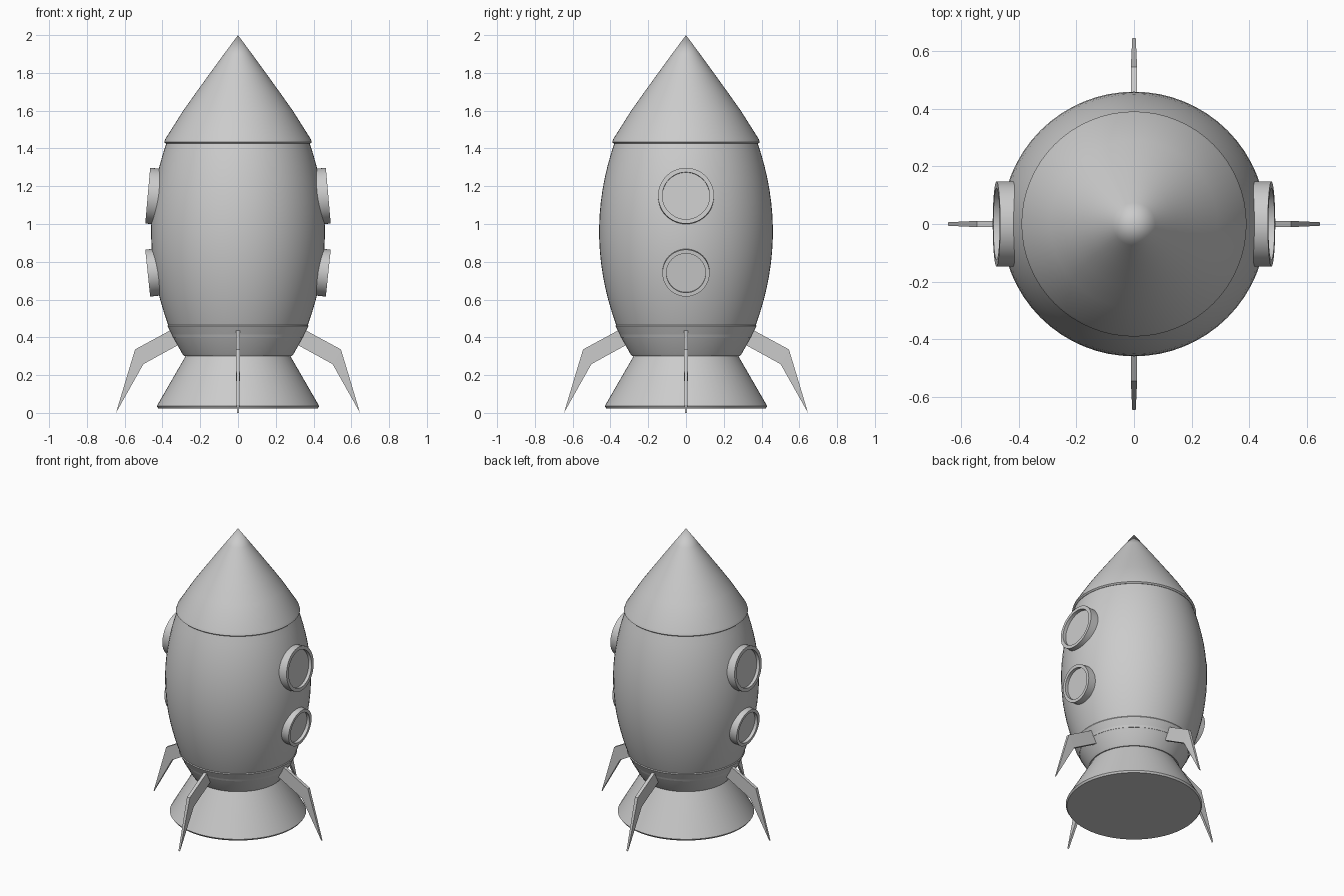
import bpy, bmesh, math
from mathutils import Matrix, Vector

if "Cube" in bpy.data.objects:
    bpy.data.objects.remove(bpy.data.objects["Cube"])


def finish(name, bm, smooth=True):
    bmesh.ops.recalc_face_normals(bm, faces=bm.faces)
    me = bpy.data.meshes.new(name)
    bm.to_mesh(me)
    bm.free()
    ob = bpy.data.objects.new(name, me)
    bpy.context.collection.objects.link(ob)
    if smooth:
        bpy.ops.object.select_all(action='DESELECT')
        ob.select_set(True)
        bpy.context.view_layer.objects.active = ob
        bpy.ops.object.shade_smooth_by_angle(angle=math.radians(30))
    return ob


def lathe(name, profile, segs=64, matrix=Matrix()):
    """Revolve (radius, height) points around z."""
    bm = bmesh.new()
    verts = [bm.verts.new((r, 0, z)) for r, z in profile]
    edges = [bm.edges.new(p) for p in zip(verts, verts[1:])]
    bmesh.ops.spin(bm, geom=verts + edges, cent=(0, 0, 0), axis=(0, 0, 1),
                   angle=2 * math.pi, steps=segs)
    bmesh.ops.remove_doubles(bm, verts=bm.verts, dist=1e-5)
    bm.transform(matrix)
    return finish(name, bm)


# Barrel-shaped hull
hull = []
for i in range(17):
    z = 0.40 + (1.44 - 0.40) * i / 16
    hull.append((0.46 - 0.085 * ((z - 0.96) / 0.48) ** 2, z))
lathe("hull", [(0, 0.40)] + hull + [(0, 1.44)])

# Nose cone with a small overhanging lip
lathe("nose_cone", [(0, 1.425), (0.382, 1.425), (0.391, 1.433), (0.385, 1.45),
                    (0.29, 1.60), (0.219, 1.70), (0.147, 1.80),
                    (0.074, 1.90), (0, 2.0)])

# Tapered collar under the hull
lathe("collar", [(0, 0.30), (0.285, 0.30), (0.296, 0.315), (0.335, 0.385),
                 (0.373, 0.46), (0.368, 0.47), (0.345, 0.468)])

# Flared engine nozzle, closed at the bottom
lathe("nozzle", [(0.272, 0.31), (0.43, 0.036), (0.422, 0.024), (0, 0.024)])

# Portholes: rim and recessed window, tilted to follow the hull, both sides
for label, z, outer, inner, tilt in (("upper", 1.15, 0.148, 0.125, 5),
                                     ("lower", 0.74, 0.125, 0.104, -6)):
    for side, turn in (("right", 0), ("left", math.pi)):
        m = (Matrix.Rotation(turn, 4, 'Z')
             @ Matrix.Translation((0.478, 0, z))
             @ Matrix.Rotation(math.radians(90 - tilt), 4, 'Y'))
        lathe(f"{label}_porthole_{side}",
              [(0, -0.022), (inner, -0.022), (inner, 0), (outer, 0),
               (outer, -0.10)], 48, m)

# Four bent landing legs, thinner towards the foot: (radius, z, half thickness)
leg = [(0.27, 0.485, 0.011), (0.545, 0.336, 0.011), (0.646, 0.0, 0.006),
       (0.501, 0.258, 0.011), (0.27, 0.385, 0.011)]
for i in range(4):
    bm = bmesh.new()
    a = [bm.verts.new((x, -t, z)) for x, z, t in leg]
    b = [bm.verts.new((x, t, z)) for x, z, t in leg]
    # each side is split at the knee
    for s in (a, b):
        bm.faces.new((s[0], s[1], s[3], s[4]))
        bm.faces.new((s[1], s[2], s[3]))
    for k in range(5):
        n = (k + 1) % 5
        bm.faces.new((a[k], a[n], b[n], b[k]))
    bm.transform(Matrix.Rotation(i * math.pi / 2, 4, 'Z'))
    finish(f"landing_leg_{i + 1}", bm, smooth=False)
